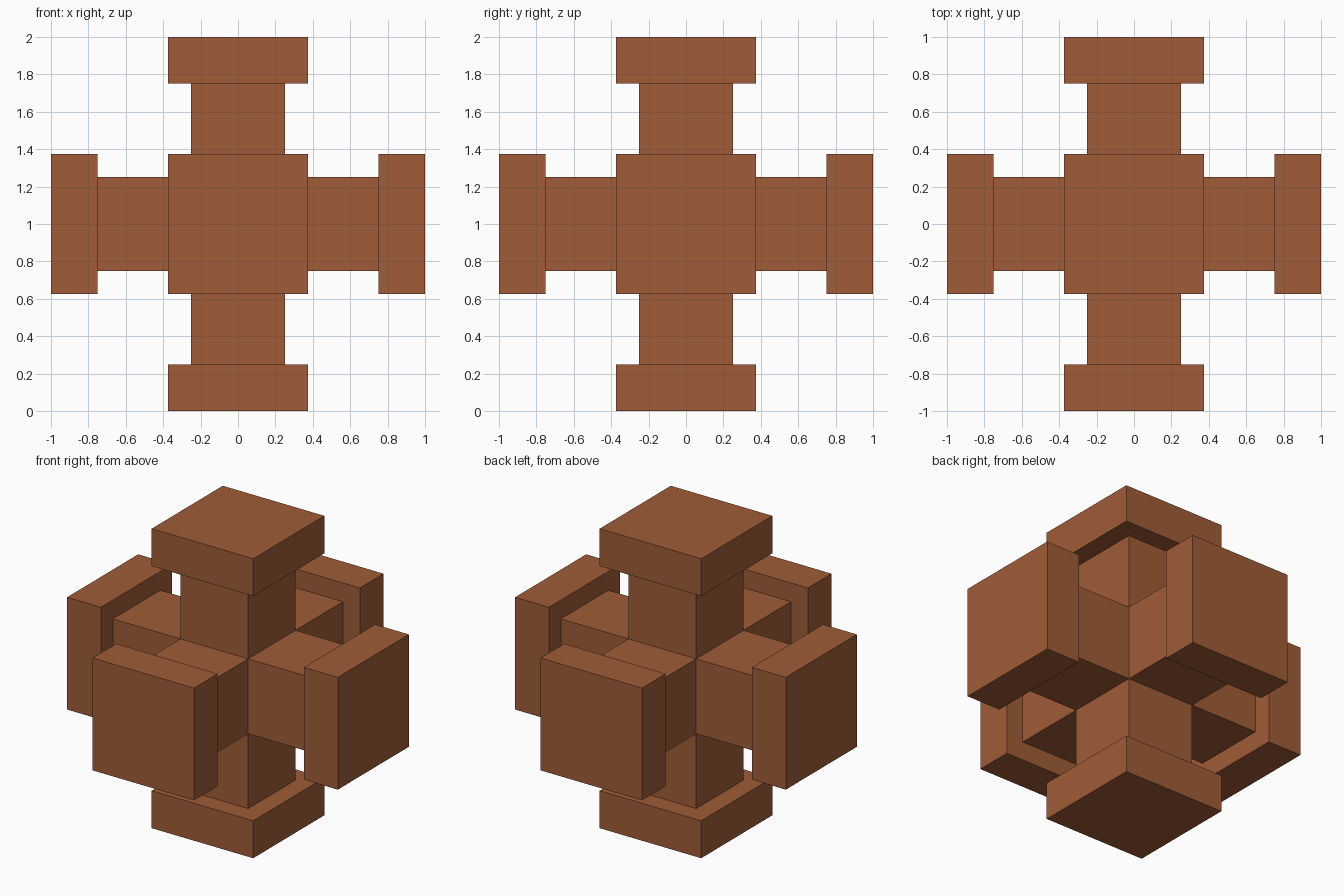
import bpy, bmesh
from mathutils import Vector

if "Cube" in bpy.data.objects:
    bpy.data.objects.remove(bpy.data.objects["Cube"])

CENTRE = Vector((0, 0, 1))
ARM_HALF = 0.25     # half width of the arms
CAP_HALF = 0.375    # half width of the square end caps
CAP_START = 0.75    # distance from centre to the inside of a cap
CAP_END = 1.0       # distance from centre to the outside of a cap

brown = bpy.data.materials.new("rust brown")
brown.diffuse_color = (0.352, 0.107, 0.038, 1)
brown.use_nodes = True
brown.node_tree.nodes["Principled BSDF"].inputs["Base Color"].default_value = brown.diffuse_color


def extrude(bm, face, normal, distance, half):
    """Extrude a face and place it at a distance with a given half width."""
    new = bmesh.ops.extrude_discrete_faces(bm, faces=[face])["faces"][0]
    for v in new.verts:
        across = v.co - normal * v.co.dot(normal)
        v.co = across * (half / abs(max(across, key=abs))) + normal * distance
    return new


# Central hub
bm = bmesh.new()
bmesh.ops.create_cube(bm, size=ARM_HALF * 2)
bm.normal_update()

# Six arms, each flaring out into a square end cap
for face in list(bm.faces):
    normal = face.normal.copy()
    face = extrude(bm, face, normal, CAP_START, ARM_HALF)
    face = extrude(bm, face, normal, CAP_START, CAP_HALF)
    extrude(bm, face, normal, CAP_END, CAP_HALF)

bmesh.ops.translate(bm, verts=bm.verts, vec=CENTRE)
bmesh.ops.recalc_face_normals(bm, faces=bm.faces)

mesh = bpy.data.meshes.new("six_way_connector")
bm.to_mesh(mesh)
bm.free()
mesh.materials.append(brown)
connector = bpy.data.objects.new("six_way_connector", mesh)
bpy.context.collection.objects.link(connector)
